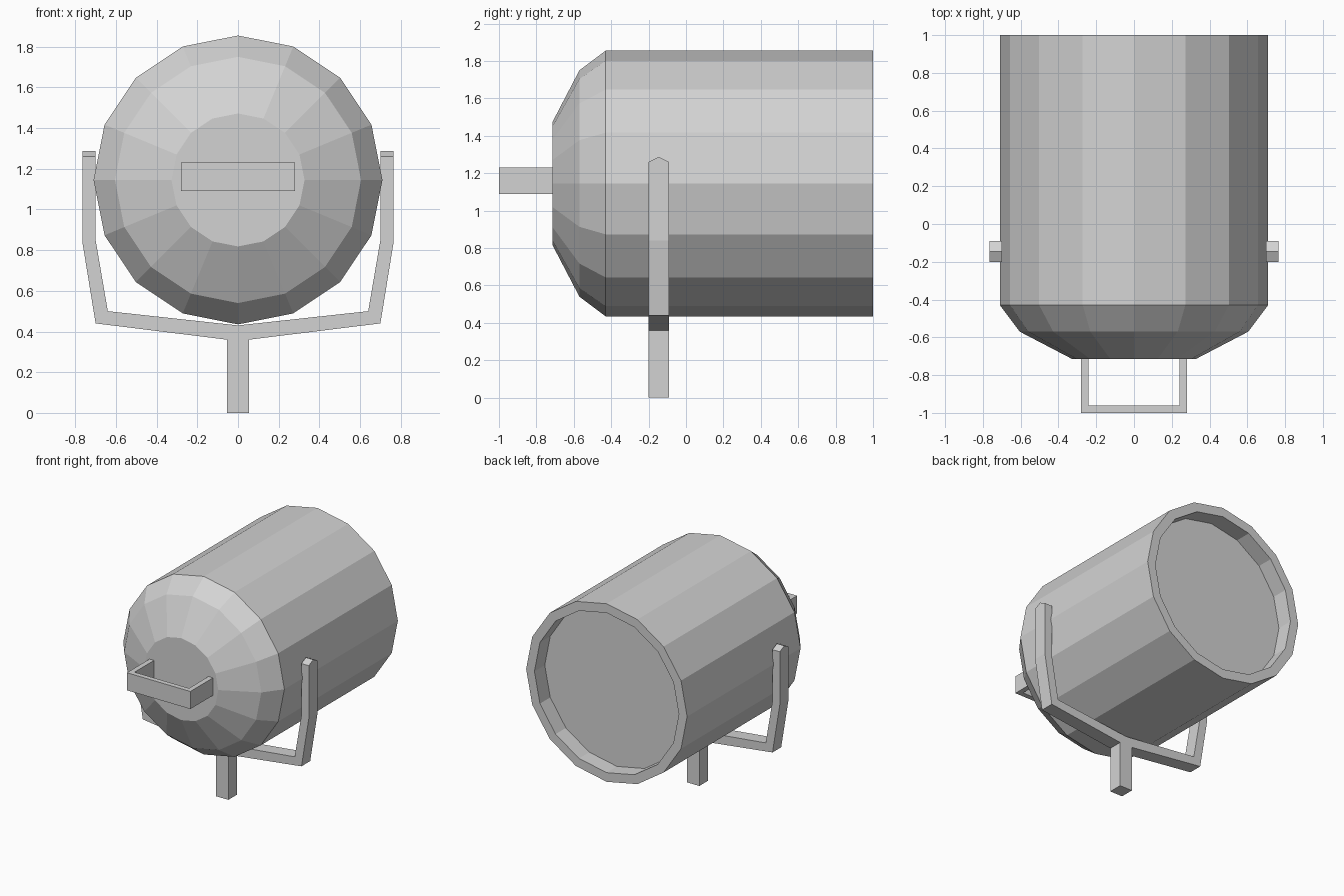
import bpy
import bmesh
from math import sin, cos, pi

if "Cube" in bpy.data.objects:
    bpy.data.objects.remove(bpy.data.objects["Cube"], do_unlink=True)

GREY = (0.65, 0.65, 0.65, 1)
grey = bpy.data.materials.new("light grey")
grey.use_nodes = True
grey.diffuse_color = GREY
grey.node_tree.nodes["Principled BSDF"].inputs["Base Color"].default_value = GREY


def loft(name, sections):
    """Join equal-length rings of points and cap both ends."""
    bm = bmesh.new()
    rings = [[bm.verts.new(p) for p in s] for s in sections]
    n = len(rings[0])
    for a, b in zip(rings, rings[1:]):
        for i in range(n):
            j = (i + 1) % n
            bm.faces.new((a[i], a[j], b[j], b[i]))
    bm.faces.new(rings[0])
    bm.faces.new(rings[-1][::-1])
    bmesh.ops.recalc_face_normals(bm, faces=bm.faces)
    mesh = bpy.data.meshes.new(name)
    bm.to_mesh(mesh)
    bm.free()
    mesh.materials.append(grey)
    obj = bpy.data.objects.new(name, mesh)
    bpy.context.collection.objects.link(obj)
    return obj


# Faceted housing with a tapered rear dome and a recessed lens
SIDES, AXIS_Z = 16, 1.145


def ring(y, r):
    angles = [2 * pi * i / SIDES for i in range(SIDES)]
    return [(r * sin(a), y, AXIS_Z + r * cos(a)) for a in angles]


profile = [(-0.715, 0.327), (-0.57, 0.605), (-0.43, 0.71),
           (1.0, 0.71), (1.0, 0.637), (0.87, 0.637)]
loft("lamp_housing", [ring(y, r) for y, r in profile])

# Yoke with its post; the arm tips rise to a small ridge
half = [(0.055, 0), (0.055, 0.36), (0.70, 0.44), (0.765, 0.84), (0.765, 1.26),
        (0.70, 1.26), (0.70, 0.85), (0.64, 0.50)]
outline = half + [(0, 0.43)] + [(-x, z) for x, z in reversed(half)]


def yoke_slice(y, lift):
    return [(x, y, z + (lift if z > 1 else 0)) for x, z in outline]


loft("yoke_bracket", [yoke_slice(-0.20, 0), yoke_slice(-0.145, 0.027),
                      yoke_slice(-0.09, 0)])

# U-shaped grab handle, its ends set into the housing
handle = [(-0.28, -0.71), (-0.28, -1), (0.28, -1), (0.28, -0.71),
          (0.24, -0.71), (0.24, -0.96), (-0.24, -0.96), (-0.24, -0.71)]
loft("grab_handle", [[(x, y, z) for x, y in handle] for z in (1.09, 1.23)])
